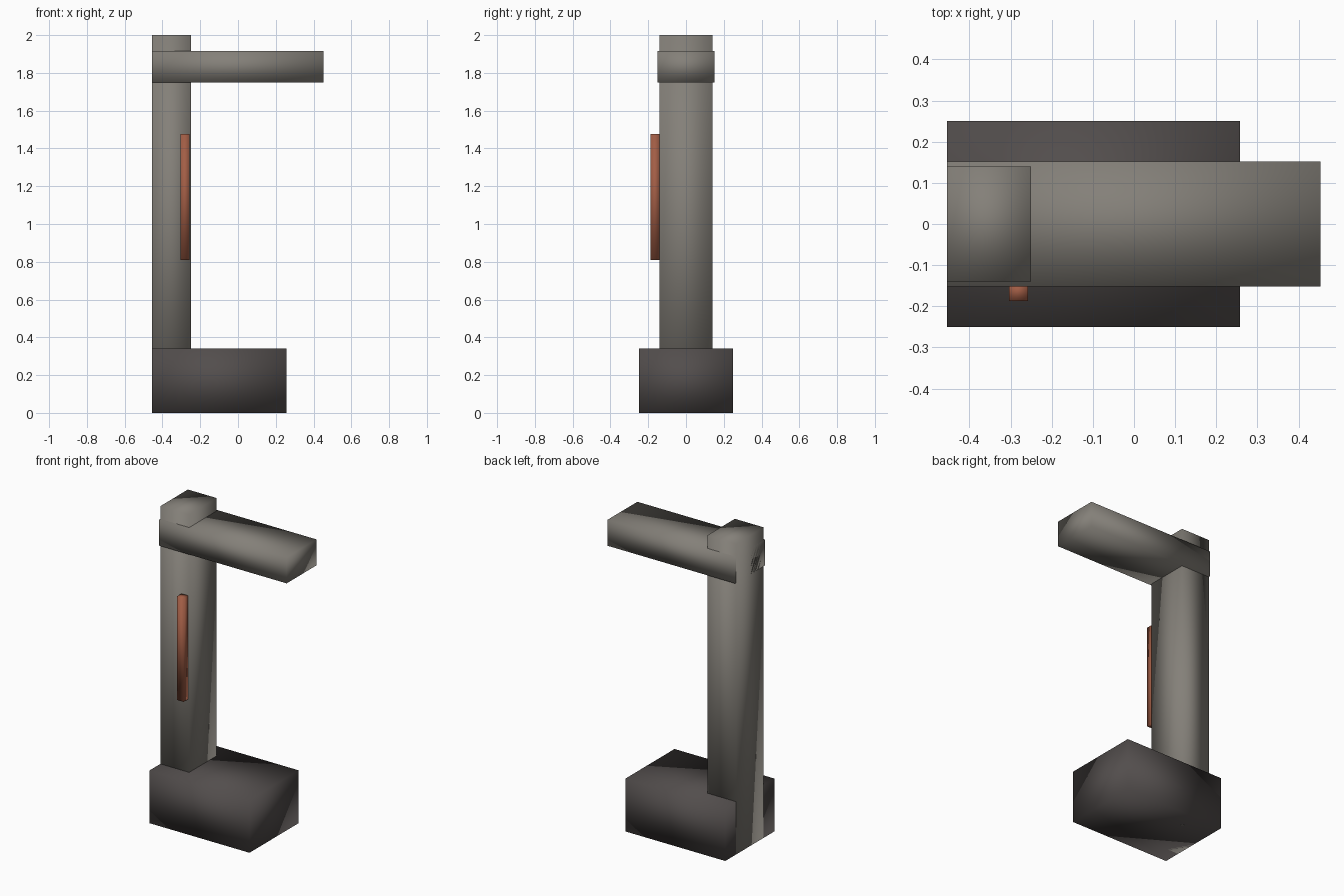
import bpy

if "Cube" in bpy.data.objects:
    bpy.data.objects.remove(bpy.data.objects["Cube"])


def material(name, colour):
    mat = bpy.data.materials.new(name)
    mat.diffuse_color = (*colour, 1)
    mat.use_nodes = True
    mat.node_tree.nodes["Principled BSDF"].inputs["Base Color"].default_value = mat.diffuse_color
    return mat


def box(name, low, high, mat):
    """Smooth-shaded box spanning two opposite corners."""
    bpy.ops.mesh.primitive_cube_add(size=1)
    obj = bpy.context.object
    obj.name = name
    for v in obj.data.vertices:
        v.co = [h if c > 0 else l for c, l, h in zip(v.co, low, high)]
    obj.data.materials.append(mat)
    bpy.ops.object.shade_smooth()
    return obj


stone = material("warm_grey", (0.23, 0.215, 0.19))
dark = material("dark_grey", (0.085, 0.075, 0.073))
rust = material("rust_red", (0.36, 0.11, 0.06))

# Heavy foot
box("base", (-0.455, -0.25, 0), (0.257, 0.25, 0.34), dark)
# Upright, flush with the back edge and running down through the foot
box("post", (-0.455, -0.14, 0), (-0.25, 0.14, 2.0), stone)
# Overhanging arm wrapped around the top of the post
box("arm", (-0.455, -0.152, 1.75), (0.453, 0.152, 1.917), stone)
# Coloured strip on the front face of the post
box("side_strip", (-0.304, -0.187, 0.81), (-0.257, -0.14, 1.477), rust)
